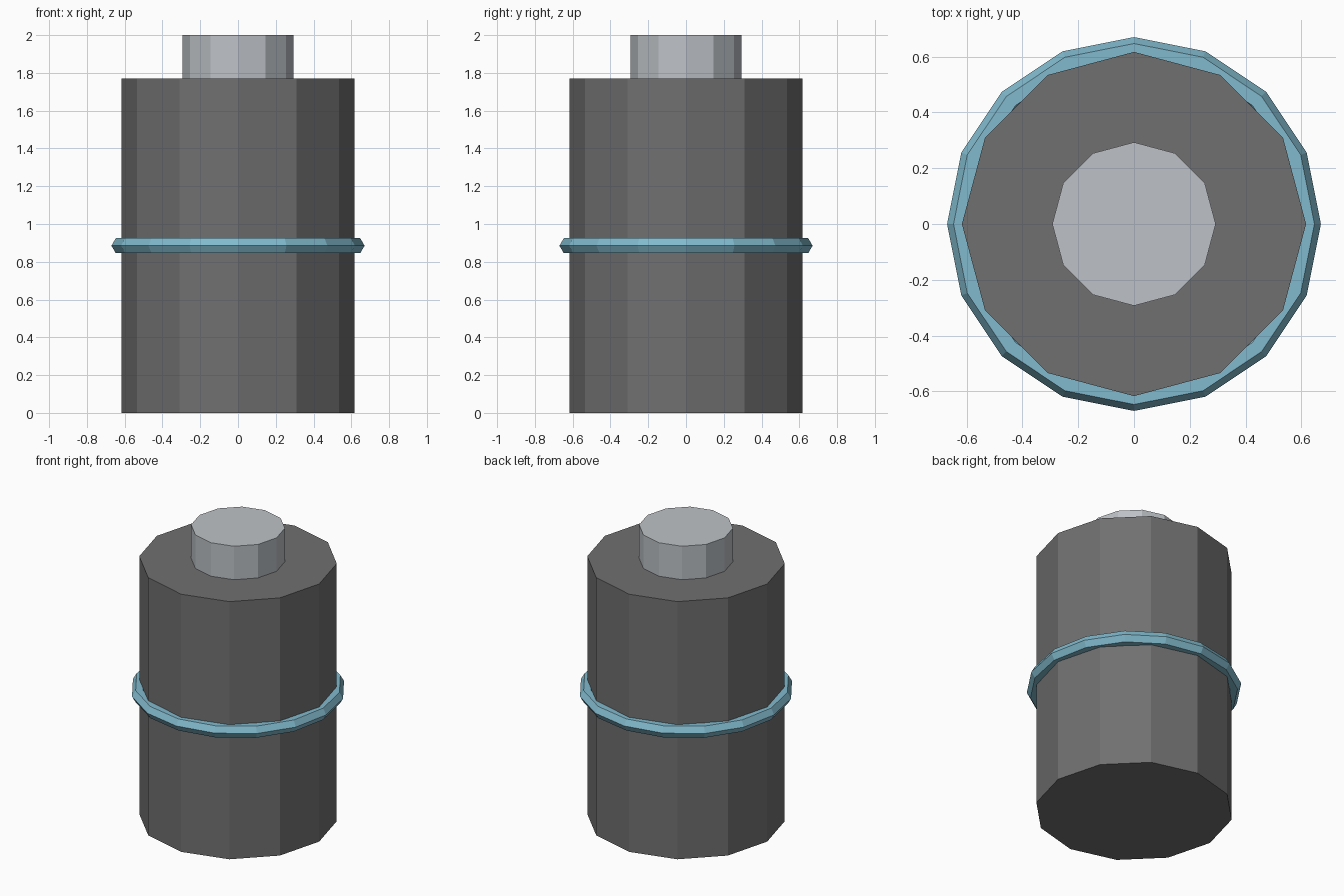
import bpy

# Remove the default cube
cube = bpy.data.objects.get("Cube")
if cube:
    bpy.data.objects.remove(cube, do_unlink=True)


def material(name, rgb):
    mat = bpy.data.materials.new(name)
    mat.use_nodes = True
    color = (*rgb, 1)
    mat.diffuse_color = color
    mat.node_tree.nodes["Principled BSDF"].inputs["Base Color"].default_value = color
    return mat


def finish(name, mat):
    obj = bpy.context.object
    obj.name = name
    obj.data.materials.append(mat)
    bpy.ops.object.shade_flat()
    return obj


def cylinder(name, radius, bottom, top, mat):
    bpy.ops.mesh.primitive_cylinder_add(
        vertices=12, radius=radius, depth=top - bottom,
        location=(0, 0, (bottom + top) / 2))
    return finish(name, mat)


dark_grey = material("dark grey", (0.162, 0.162, 0.162))
light_grey = material("light grey", (0.51, 0.54, 0.57))
light_blue = material("light blue", (0.22, 0.49, 0.61))

# Twelve-sided body and the terminal on top
cylinder("body", 0.617, 0, 1.77, dark_grey)
cylinder("top_terminal", 0.293, 1.77, 2, light_grey)

# Faceted band around the middle
bpy.ops.mesh.primitive_torus_add(
    major_segments=16, minor_segments=6,
    major_radius=0.624, minor_radius=0.046, location=(0, 0, 0.885))
finish("middle_band", light_blue)
